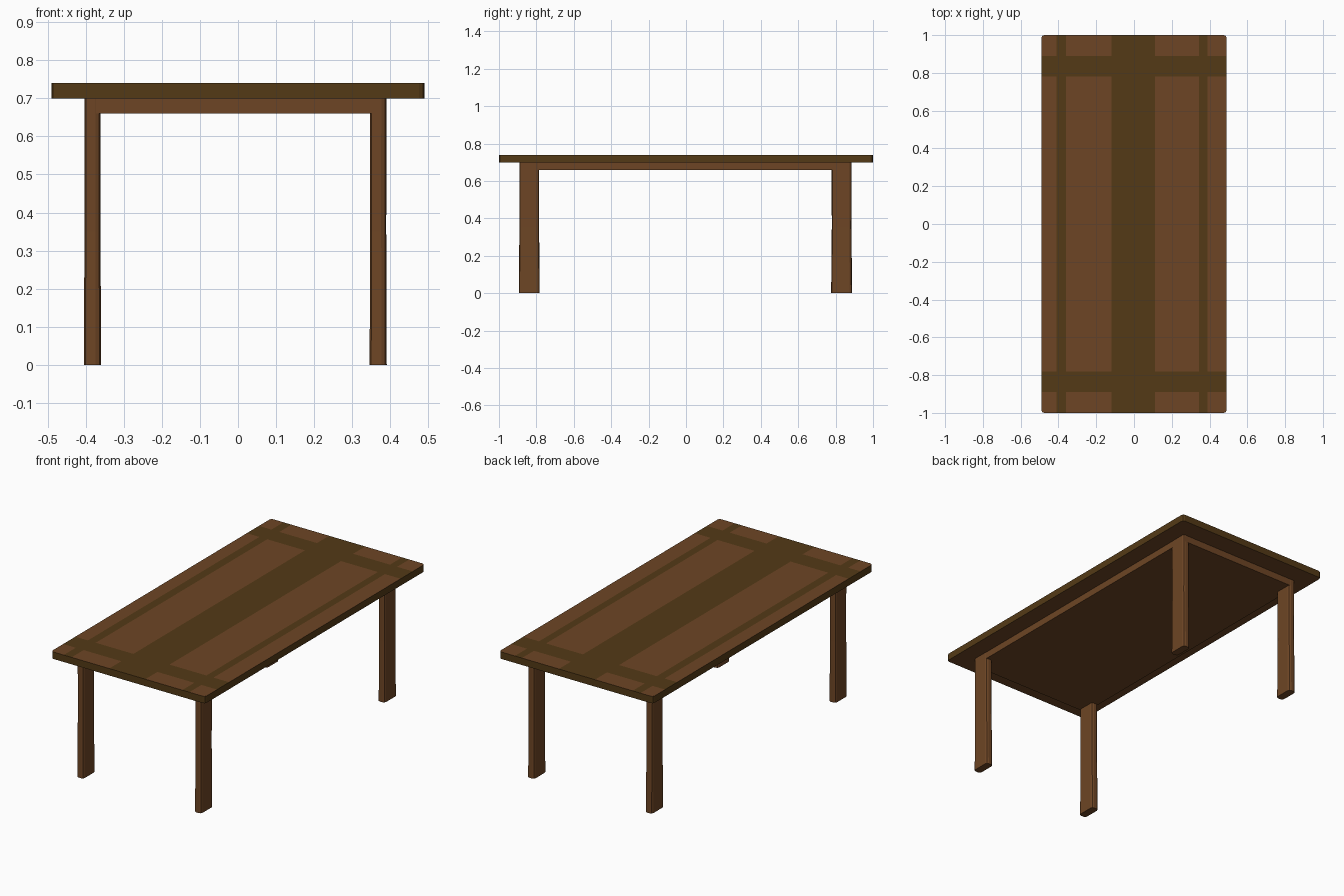
import bpy, bmesh
from math import sin, cos, pi

if "Cube" in bpy.data.objects:
    bpy.data.objects.remove(bpy.data.objects["Cube"])


def material(name, rgb):
    m = bpy.data.materials.new(name)
    m.diffuse_color = (*rgb, 1)
    m.use_nodes = True
    m.node_tree.nodes["Principled BSDF"].inputs["Base Color"].default_value = m.diffuse_color
    return m


BROWN = material("brown_wood", (0.155, 0.060, 0.018))
DARK = material("dark_wood", (0.088, 0.042, 0.008))


def rounded_rect(w, d, r, seg=2):
    """Outline of a w x d rectangle centred on the origin, with rounded corners."""
    pts = []
    for i, (sx, sy) in enumerate([(1, 1), (-1, 1), (-1, -1), (1, -1)]):
        for k in range(seg + 1):
            a = (i + k / seg) * pi / 2
            pts.append((sx * (w / 2 - r) + r * cos(a), sy * (d / 2 - r) + r * sin(a)))
    return pts


def loft(sections):
    """Join rings (outline, z) into a closed solid."""
    bm = bmesh.new()
    rings = [[bm.verts.new((x, y, z)) for x, y in pts] for pts, z in sections]
    n = len(rings[0])
    for lo, hi in zip(rings, rings[1:]):
        for i in range(n):
            j = (i + 1) % n
            bm.faces.new((lo[i], lo[j], hi[j], hi[i]))
    bm.faces.new(rings[0][::-1])
    bm.faces.new(rings[-1])
    return bm


def finish(bm, name, mats, loc=(0, 0, 0)):
    bmesh.ops.recalc_face_normals(bm, faces=bm.faces)
    me = bpy.data.meshes.new(name)
    bm.to_mesh(me)
    bm.free()
    for m in mats:
        me.materials.append(m)
    ob = bpy.data.objects.new(name, me)
    ob.location = loc
    bpy.context.collection.objects.link(ob)
    return ob


# Tabletop: thin rounded slab, cut along the inlay bands of the upper face
X_BANDS = [(-0.41, -0.36), (-0.12, 0.11), (0.345, 0.39)]
Y_BANDS = [(-0.89, -0.78), (0.78, 0.89)]
outline = rounded_rect(0.98, 2.0, 0.015)
bm = loft([(outline, 0.70), (outline, 0.74)])
for axis, bands in ((0, X_BANDS), (1, Y_BANDS)):
    for c in (v for band in bands for v in band):
        co, no = [0, 0, 0], [0, 0, 0]
        co[axis], no[axis] = c, 1
        bmesh.ops.bisect_plane(bm, geom=bm.verts[:] + bm.edges[:] + bm.faces[:],
                               plane_co=co, plane_no=no)
bm.normal_update()
for f in bm.faces:
    c = f.calc_center_median()
    if abs(f.normal.z) < 0.5:
        f.material_index = 1            # dark rim
    elif c.z > 0.72:                    # inlaid bands on top
        f.material_index = int(any(a < c.x < b for a, b in X_BANDS)
                               or any(a < c.y < b for a, b in Y_BANDS))
finish(bm, "tabletop", [BROWN, DARK])

# Under-frame: solid panel below the top, flush with the legs
panel = rounded_rect(0.79, 1.775, 0.01)
finish(loft([(panel, 0.66), (panel, 0.70)]), "under_frame", [BROWN], (-0.007, -0.003, 0))

# Legs: flat rounded posts, slightly waisted in the middle
for xn, x in (("left", -0.382), ("right", 0.368)):
    for yn, y in (("front", -0.838), ("back", 0.832)):
        sections = [(rounded_rect(0.045 * s, 0.112 * s, 0.014 * s), z)
                    for z, s in ((0, 1), (0.35, 0.94), (0.70, 0.95))]
        finish(loft(sections), f"{yn}_{xn}_leg", [BROWN], (x, y, 0))
